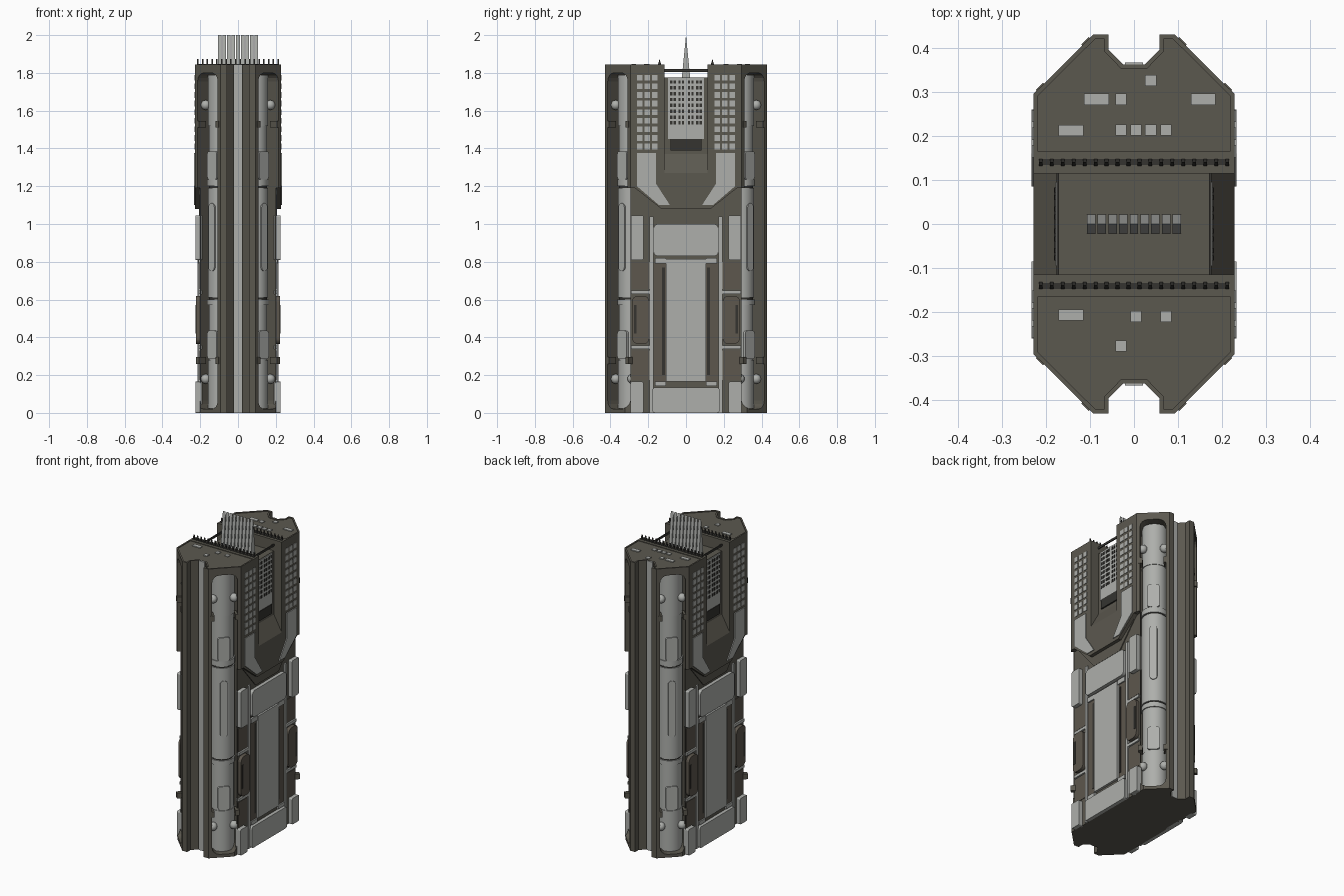
import bpy, bmesh, math

if "Cube" in bpy.data.objects:
    bpy.data.objects.remove(bpy.data.objects["Cube"])

def material(name, r, g, b):
    m = bpy.data.materials.new(name)
    m.diffuse_color = (r, g, b, 1)
    m.use_nodes = True
    m.node_tree.nodes["Principled BSDF"].inputs["Base Color"].default_value = m.diffuse_color
    return m

BODY = material("olive grey hull", 0.105, 0.098, 0.078)
LIGHT = material("light grey panel", 0.42, 0.43, 0.41)
BROWN = material("brown grey panel", 0.11, 0.095, 0.075)
DARK = material("dark trim", 0.035, 0.034, 0.03)

S = math.sqrt(0.5)
# Maps (u, v, w) to space; w is the extrusion direction, "d" is the corner chamfer
FRAMES = {
    "x": lambda u, v, w: (w, u, v),
    "y": lambda u, v, w: (u, w, v),
    "z": lambda u, v, w: (u, v, w),
    "d": lambda u, v, w: (0.161 + S * (u + w), 0.362 + S * (w - u), v),
}

def finish(name, bm, mat, mirror):
    bmesh.ops.recalc_face_normals(bm, faces=bm.faces)
    me = bpy.data.meshes.new(name)
    bm.to_mesh(me)
    bm.free()
    me.materials.append(mat)
    ob = bpy.data.objects.new(name, me)
    bpy.context.collection.objects.link(ob)
    if mirror:
        mod = ob.modifiers.new("mirror", "MIRROR")
        mod.use_axis = ("x" in mirror, "y" in mirror, False)
        mod.use_mirror_merge = False
    return ob

def prisms(name, mat, frame, items, mirror=""):
    """items: (profile points, start, end) extruded along the frame's w."""
    bm = bmesh.new()
    f = FRAMES[frame]
    for pts, a, b in items:
        lo = [bm.verts.new(f(u, v, a)) for u, v in pts]
        hi = [bm.verts.new(f(u, v, b)) for u, v in pts]
        bm.faces.new(lo)
        bm.faces.new(hi)
        for i in range(len(pts)):
            j = (i + 1) % len(pts)
            bm.faces.new((lo[i], lo[j], hi[j], hi[i]))
    return finish(name, bm, mat, mirror)

def rect(u0, u1, v0, v1, r=0.0, seg=4):
    if r == 0:
        return [(u0, v0), (u1, v0), (u1, v1), (u0, v1)]
    out = []
    for k, (cu, cv) in enumerate([(u1 - r, v1 - r), (u0 + r, v1 - r), (u0 + r, v0 + r), (u1 - r, v0 + r)]):
        for i in range(seg + 1):
            t = math.pi / 2 * (k + i / seg)
            out.append((cu + r * math.cos(t), cv + r * math.sin(t)))
    return out

def mirror_pts(half):
    """Close a right-hand half profile by reflecting it in u."""
    return half + [(-u, v) for u, v in reversed(half)]

# Main hull: chamfered footprint with a groove in the front and back
back = [(0.228, 0.295), (0.092, 0.43), (0.058, 0.43), (0.058, 0.395), (0.025, 0.362)]
half = [(u, -v) for u, v in reversed(back)] + back
hull = prisms("hull", BODY, "z", [(mirror_pts(half), 0, 1.845)])

# Cutters: roof valley, lower side recess, corner slots, roof inset
cutters = [
    prisms("valley_cutter", BODY, "y", [(mirror_pts(
        [(0.3, 2.0), (0.3, 1.14), (0.173, 1.37), (0.173, 1.775)]), -0.115, 0.115)]),
    prisms("side_recess_cutter", BODY, "x", [(mirror_pts(
        [(0.35, -0.02), (0.35, 1.19), (0.27, 1.19), (0.13, 1.08)]), 0.2, 0.3)], "x"),
    prisms("corner_slot_cutter", BODY, "d", [(rect(-0.075, 0.075, 0.02, 1.80, 0.045), -0.115, 0.08)], "xy"),
    prisms("roof_inset_cutter", BODY, "z", [(mirror_pts(
        [(0.219, 0.166), (0.219, 0.29), (0.088, 0.42), (0.067, 0.42), (0.067, 0.391), (0.029, 0.352)]),
        1.841, 1.9)], "y"),
]
for c in cutters:
    c.hide_render = True
    c.display_type = "WIRE"
    mod = hull.modifiers.new(c.name, "BOOLEAN")
    mod.operation, mod.solver, mod.object = "DIFFERENCE", "EXACT", c

# Light strip in the front and back grooves
prisms("groove_strip", LIGHT, "z", [(rect(-0.02, 0.02, 0.355, 0.366), 0, 1.845)], "y")

# Corner tubes, stacked from sections, with dark ring seams
AX = 0.161 - 0.108 * S
AY = 0.362 - 0.108 * S

def tube(name, mat, sections):
    items = []
    for z0, z1, r in sections:
        ring = [(AX + r * math.cos(k * math.pi / 16), AY + r * math.sin(k * math.pi / 16)) for k in range(32)]
        items.append((ring, z0, z1))
    ob = prisms(name, mat, "z", items, "xy")
    bpy.ops.object.select_all(action="DESELECT")
    ob.select_set(True)
    bpy.context.view_layer.objects.active = ob
    bpy.ops.object.shade_smooth_by_angle(angle=math.radians(30))

tube("corner_tube", LIGHT, [(0.022, 0.28, 0.074), (0.28, 0.57, 0.070), (0.57, 0.60, 0.076), (0.61, 1.19, 0.075),
                            (1.20, 1.235, 0.076), (1.235, 1.52, 0.070), (1.52, 1.79, 0.074)])
tube("tube_seam", DARK, [(0.60, 0.61, 0.069), (1.19, 1.20, 0.069)])
prisms("tube_capsule", LIGHT, "d", [(rect(-0.022, 0.022, 0.75, 1.11, 0.021), -0.06, -0.028)], "xy")
prisms("tube_flat", LIGHT, "d", [(rect(-0.035, 0.035, z, z + 0.15, 0.015), -0.06, -0.032)
                                 for z in (0.285, 1.235)], "xy")
prisms("slot_clip", BODY, "d", [(rect(min(u, u * 0.72), max(u, u * 0.72), z, z + 0.035), -0.05, 0.003)
                                for z in (0.26, 1.51) for u in (-0.085, 0.085)], "xy")

# Round pins on the tube sides
bm = bmesh.new()
for z in (0.18, 1.63):
    for u in (-0.062, 0.062):
        r = bmesh.ops.create_uvsphere(bm, u_segments=14, v_segments=8, radius=0.026)
        bmesh.ops.translate(bm, verts=r["verts"], vec=FRAMES["d"](u, z, -0.048))
for f in bm.faces:
    f.smooth = True
finish("tube_pin", bm, LIGHT, "xy")

# Roof plates, wide and square
wide = [(-0.085, 0.283), (0.157, 0.283), (-0.143, 0.212), (-0.143, -0.206)]
small = [(-0.03, 0.283), (0.038, 0.326), (-0.03, 0.213), (0.005, 0.213), (0.038, 0.213), (0.073, 0.213),
         (0.005, -0.21), (0.073, -0.21), (-0.03, -0.277)]
prisms("roof_plate", LIGHT, "z",
       [(rect(x - w, x + w, y - 0.0125, y + 0.0125), 1.839, 1.846)
        for pts, w in ((wide, 0.028), (small, 0.0125)) for x, y in pts])

# Roof railings and the bars over the valley
prisms("rail_base", DARK, "z", [(rect(-0.216, 0.216, 0.134, 0.147), 1.84, 1.848)], "y")
prisms("rail_post", DARK, "x", [([(0.132, 1.845), (0.148, 1.845), (0.14, 1.874)], x - 0.004, x + 0.004)
                                for x in [-0.212 + 0.02494 * i for i in range(18)]], "y")
prisms("valley_bar", DARK, "x", [(rect(-0.115, 0.115, 1.806, 1.82), 0.17, 0.176)], "x")

# Antenna blades
prisms("antenna_blade", LIGHT, "x", [([(-0.022, 1.775), (0.022, 1.775), (0, 2.0)], x - 0.0095, x + 0.0095)
                                     for x in [0.0243 * i for i in range(-4, 5)]])

# Valley window wall with dark windows, and the dark vent under it
prisms("window_wall", LIGHT, "x", [(rect(-0.095, 0.095, 1.45, 1.772), 0.165, 0.178)], "x")
prisms("wall_window", DARK, "x",
       [(rect(y - 0.006, y + 0.006, z - 0.009, z + 0.009), 0.17, 0.180)
        for z in [1.535 + 0.031 * i for i in range(8)]
        for y in (-0.078, -0.06, -0.034, -0.016, 0.016, 0.034, 0.06, 0.078)], "x")
prisms("wall_vent", DARK, "x", [(rect(-0.082, 0.082, 1.39, 1.45), 0.165, 0.182)], "x")

# Upper tower windows and the angled light plates under them
prisms("tower_window", LIGHT, "x",
       [(rect(y - 0.014, y + 0.014, z - 0.015, z + 0.015), 0.22, 0.231)
        for y in (0.165, 0.205, 0.245) for z in [1.41 + 0.0455 * i for i in range(9)]], "xy")
prisms("angled_plate", LIGHT, "x", [([(0.16, 1.375), (0.16, 1.215), (0.085, 1.1), (0.143, 1.1), (0.26, 1.2),
                                      (0.26, 1.375)], 0.22, 0.233)], "xy")

# Lip below the upper towers
prisms("lower_lip", BODY, "x", [(mirror_pts([(0.115, 1.015), (0.26, 1.185)]), 0.195, 0.206)], "x")

# Lower side panels
prisms("center_panel", LIGHT, "x", [
    (rect(-0.172, 0.172, 0.83, 1.0, 0.025), 0.19, 0.222),
    (rect(-0.105, 0.105, 0.165, 0.815), 0.19, 0.215),
    (rect(-0.178, 0.178, 0.0, 0.135, 0.015), 0.19, 0.222)], "x")
prisms("corner_panel", LIGHT, "x", [
    (rect(0.225, 0.292, 0.81, 1.045, 0.008), 0.19, 0.225),
    (rect(0.225, 0.295, 0.0, 0.165, 0.008), 0.19, 0.225)], "xy")
prisms("panel_frame", LIGHT, "x", [
    (rect(0.172, 0.192, 0.0, 1.04), 0.19, 0.210),
    (rect(0.192, 0.29, 0.63, 0.648), 0.19, 0.210),
    (rect(0.192, 0.29, 0.338, 0.356), 0.19, 0.210),
    (rect(0.105, 0.165, 0.79, 0.82), 0.19, 0.212),
    (rect(0.105, 0.165, 0.142, 0.165), 0.19, 0.212)], "xy")
prisms("brown_panel", BROWN, "x", [
    (rect(0.194, 0.285, 0.365, 0.62, 0.03), 0.19, 0.222),
    (rect(0.194, 0.285, 0.175, 0.33), 0.19, 0.203),
    (rect(0.194, 0.285, 0.655, 0.80), 0.19, 0.203),
    (rect(0.107, 0.17, 0.165, 0.79), 0.19, 0.204)], "xy")
prisms("panel_slot", DARK, "x", [(rect(0.112, 0.126, 0.2, 0.77), 0.19, 0.206),
                                 (rect(0.262, 0.276, 0.42, 0.57), 0.2, 0.224)], "xy")
